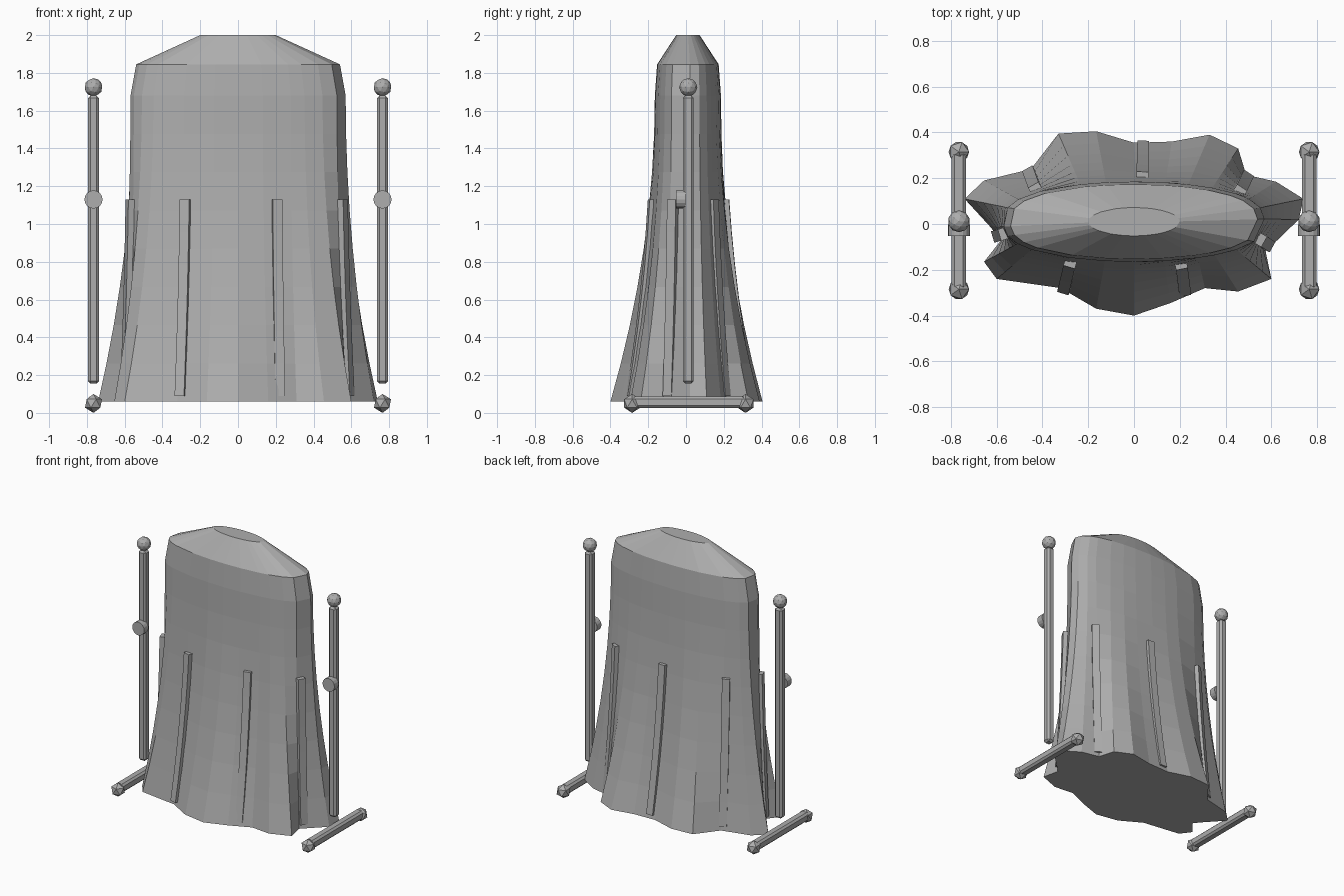
import bpy
import bmesh
import math
from mathutils import Vector, Matrix

if "Cube" in bpy.data.objects:
    bpy.data.objects.remove(bpy.data.objects["Cube"])

gray = bpy.data.materials.new("plain_gray")
gray.use_nodes = True
COLOR = (0.42, 0.42, 0.42, 1)
gray.diffuse_color = COLOR
gray.node_tree.nodes["Principled BSDF"].inputs["Base Color"].default_value = COLOR

CENTER_Y = 0.01
HEM_Z, SHOULDER_Z, COLLAR_Z, TOP_Z = 0.06, 1.68, 1.845, 2.0

# Wavy hem outline, counterclockwise from the front
HEM = [(0, -.40), (.16, -.345), (.31, -.28), (.455, -.295), (.6, -.24), (.575, -.12),
       (.72, .02), (.74, .11), (.62, .185), (.49, .215), (.455, .33), (.33, .39),
       (.165, .36), (0, .355), (-.165, .405), (-.33, .395), (-.45, .24), (-.655, .19),
       (-.74, .11), (-.63, -.01), (-.58, -.07), (-.655, -.165), (-.6, -.24),
       (-.32, -.28), (-.165, -.37)]


def finish(bm, name):
    bmesh.ops.recalc_face_normals(bm, faces=bm.faces)
    mesh = bpy.data.meshes.new(name)
    bm.to_mesh(mesh)
    bm.free()
    mesh.materials.append(gray)
    obj = bpy.data.objects.new(name, mesh)
    bpy.context.collection.objects.link(obj)
    return obj


def loft(rings, name):
    """Skin a stack of equal vertex rings and close both ends."""
    bm = bmesh.new()
    loops = [[bm.verts.new(p) for p in ring] for ring in rings]
    count = len(loops[0])
    for low, high in zip(loops, loops[1:]):
        for i in range(count):
            j = (i + 1) % count
            bm.faces.new((low[i], low[j], high[j], high[i]))
    bm.faces.new(loops[0][::-1])
    bm.faces.new(loops[-1])
    return finish(bm, name)


def oval(p, rx, ry, fullness=0.75):
    """Point on an oval lying in the same direction as a hem point."""
    a = math.atan2((p[1] - CENTER_Y) / 0.39, p[0] / 0.74)
    s = math.sin(a)
    return Vector((rx * math.cos(a),
                   CENTER_Y + ry * math.copysign(abs(s) ** fullness, s)))


def drape(p, z):
    """Cloth flares quadratically from the shoulder oval to the hem."""
    t = ((SHOULDER_Z - z) / (SHOULDER_Z - HEM_Z)) ** 2
    return oval(p, .57, .175).lerp(Vector(p), t)


# Draped body with a sloping cap
STEPS = 9
rings = []
for k in range(STEPS):
    z = HEM_Z + (SHOULDER_Z - HEM_Z) * k / (STEPS - 1)
    rings.append([(*drape(p, z), z) for p in HEM])
rings.append([(*oval(p, .54, .163), COLLAR_Z) for p in HEM])
rings.append([(*oval(p, .20, .062, 1), TOP_Z) for p in HEM])
loft(rings, "draped_body")

# Slim ribs that run down the valleys between the folds
RIBS = [(.22, -.295), (.585, -.09), (.49, .205), (.04, .345),
        (-.455, .225), (-.595, -.05), (-.305, -.285)]
for n, p in enumerate(RIBS):
    out = Vector((p[0] / .74 ** 2, p[1] / .39 ** 2)).normalized()
    side = Vector((-out.y, out.x)) * 0.026
    sections = []
    for k in range(7):
        z = 0.09 + 1.04 * k / 6
        c = drape(p, z)
        sections.append([(*(c + side * s + out * d), z)
                         for s, d in ((-1, -.025), (1, -.025), (1, .025), (-1, .025))])
    loft(sections, f"rib_{n + 1}")


def rod(name, size, location):
    bm = bmesh.new()
    bmesh.ops.create_cube(bm, size=1)
    bmesh.ops.scale(bm, vec=size, verts=bm.verts)
    bmesh.ops.translate(bm, vec=location, verts=bm.verts)
    obj = finish(bm, name)
    bevel = obj.modifiers.new("soft_edges", "BEVEL")
    bevel.width = 0.013
    bevel.segments = 1


def ball(name, radius, detail, location):
    bm = bmesh.new()
    bmesh.ops.create_icosphere(bm, subdivisions=detail, radius=radius,
                               matrix=Matrix.Translation(location))
    finish(bm, name)


def disc(name, location):
    bm = bmesh.new()
    turn = Matrix.Translation(location) @ Matrix.Rotation(math.pi / 2, 4, "X")
    bmesh.ops.create_cone(bm, cap_ends=True, segments=16, radius1=.048,
                          radius2=.048, depth=.05, matrix=turn)
    finish(bm, name)


# Upright pole, knob, disc and foot bar on each side
for side, x in (("left", .765), ("right", -.765)):
    rod(f"{side}_pole", (.058, .058, 1.525), (x, .012, .9175))
    ball(f"{side}_pole_knob", .048, 2, (x, .012, 1.724))
    disc(f"{side}_pole_disc", (x, -.028, 1.13))
    rod(f"{side}_foot_bar", (.064, .6, .062), (x, .015, .056))
    for end, y in (("front", -.285), ("back", .315)):
        ball(f"{side}_{end}_foot_knob", .05, 1, (x, y, .05))
